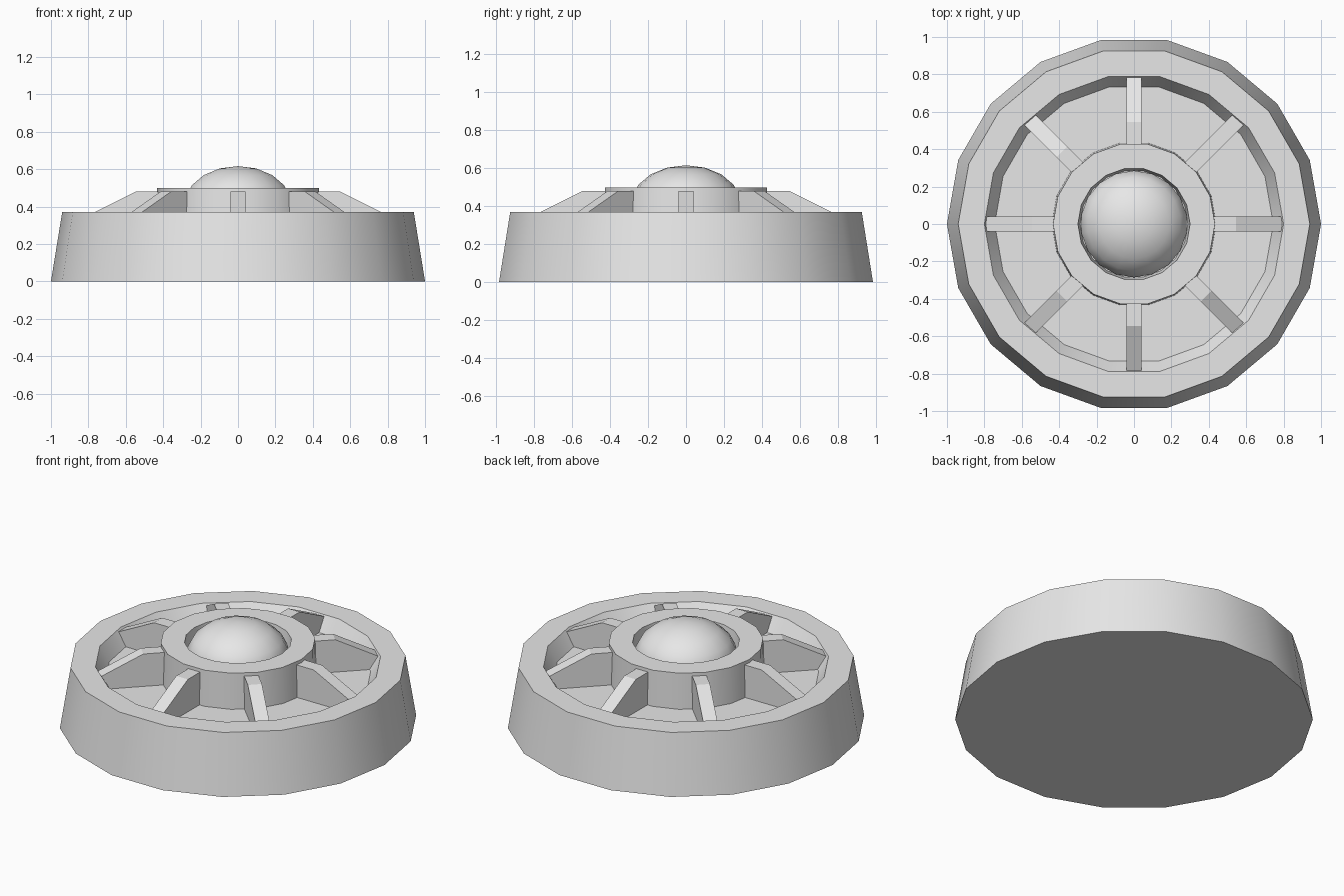
import bpy
import bmesh
import math
from mathutils import Matrix, Vector

SIDES = 18
FLOOR = 0.28

if "Cube" in bpy.data.objects:
    bpy.data.objects.remove(bpy.data.objects["Cube"], do_unlink=True)

grey = bpy.data.materials.new("plain grey")
grey.use_nodes = True
grey.diffuse_color = (0.8, 0.8, 0.8, 1)
grey.node_tree.nodes["Principled BSDF"].inputs["Base Color"].default_value = (0.8, 0.8, 0.8, 1)


def finish(name, bm, smooth=True):
    mesh = bpy.data.meshes.new(name)
    bm.to_mesh(mesh)
    bm.free()
    mesh.materials.append(grey)
    obj = bpy.data.objects.new(name, mesh)
    bpy.context.collection.objects.link(obj)
    if smooth:
        bpy.ops.object.select_all(action="DESELECT")
        obj.select_set(True)
        bpy.context.view_layer.objects.active = obj
        bpy.ops.object.shade_smooth_by_angle(angle=math.radians(30))
    return obj


def lathe(name, profile):
    """Spin (radius, height) points and cap both ends."""
    bm = bmesh.new()
    rings = []
    for r, z in profile:
        rings.append([bm.verts.new((r * math.cos(math.tau * i / SIDES),
                                    r * math.sin(math.tau * i / SIDES), z))
                      for i in range(SIDES)])
    for low, high in zip(rings, rings[1:]):
        for i in range(SIDES):
            j = (i + 1) % SIDES
            bm.faces.new((low[i], low[j], high[j], high[i]))
    bm.faces.new(rings[0][::-1])
    bm.faces.new(rings[-1])
    return finish(name, bm)


# Tapered dish with a raised rim, and the hub with a shallow socket
lathe("base_dish", [(1, 0), (0.94, 0.37), (0.8, 0.37), (0.745, FLOOR)])
lathe("hub", [(0.44, FLOOR - 0.02), (0.433, 0.5), (0.3, 0.5), (0.288, 0.4)])

# Upper half of a flattened sphere sitting in the socket
bm = bmesh.new()
bmesh.ops.create_uvsphere(bm, u_segments=SIDES, v_segments=9, radius=1,
                          matrix=Matrix.Translation((0, 0, 0.41)) @ Matrix.Diagonal((0.29, 0.29, 0.206, 1)))
bmesh.ops.bisect_plane(bm, geom=bm.verts[:] + bm.edges[:] + bm.faces[:],
                       plane_co=(0, 0, 0.39), plane_no=(0, 0, 1), clear_inner=True)
finish("dome", bm)

# Eight radial braces sloping from the hub down to the rim
brace = [(0.4, FLOOR - 0.01), (0.79, FLOOR - 0.01), (0.79, 0.358), (0.545, 0.48), (0.4, 0.48)]
for k in range(8):
    bm = bmesh.new()
    side = bm.faces.new([bm.verts.new((r, -0.04, z)) for r, z in brace])
    extruded = bmesh.ops.extrude_face_region(bm, geom=[side], use_keep_orig=True)
    moved = [v for v in extruded["geom"] if isinstance(v, bmesh.types.BMVert)]
    bmesh.ops.translate(bm, verts=moved, vec=Vector((0, 0.08, 0)))
    bmesh.ops.recalc_face_normals(bm, faces=bm.faces[:])
    bmesh.ops.rotate(bm, verts=bm.verts[:], matrix=Matrix.Rotation(k * math.tau / 8, 3, "Z"))
    finish(f"brace_{k + 1}", bm, smooth=False)
